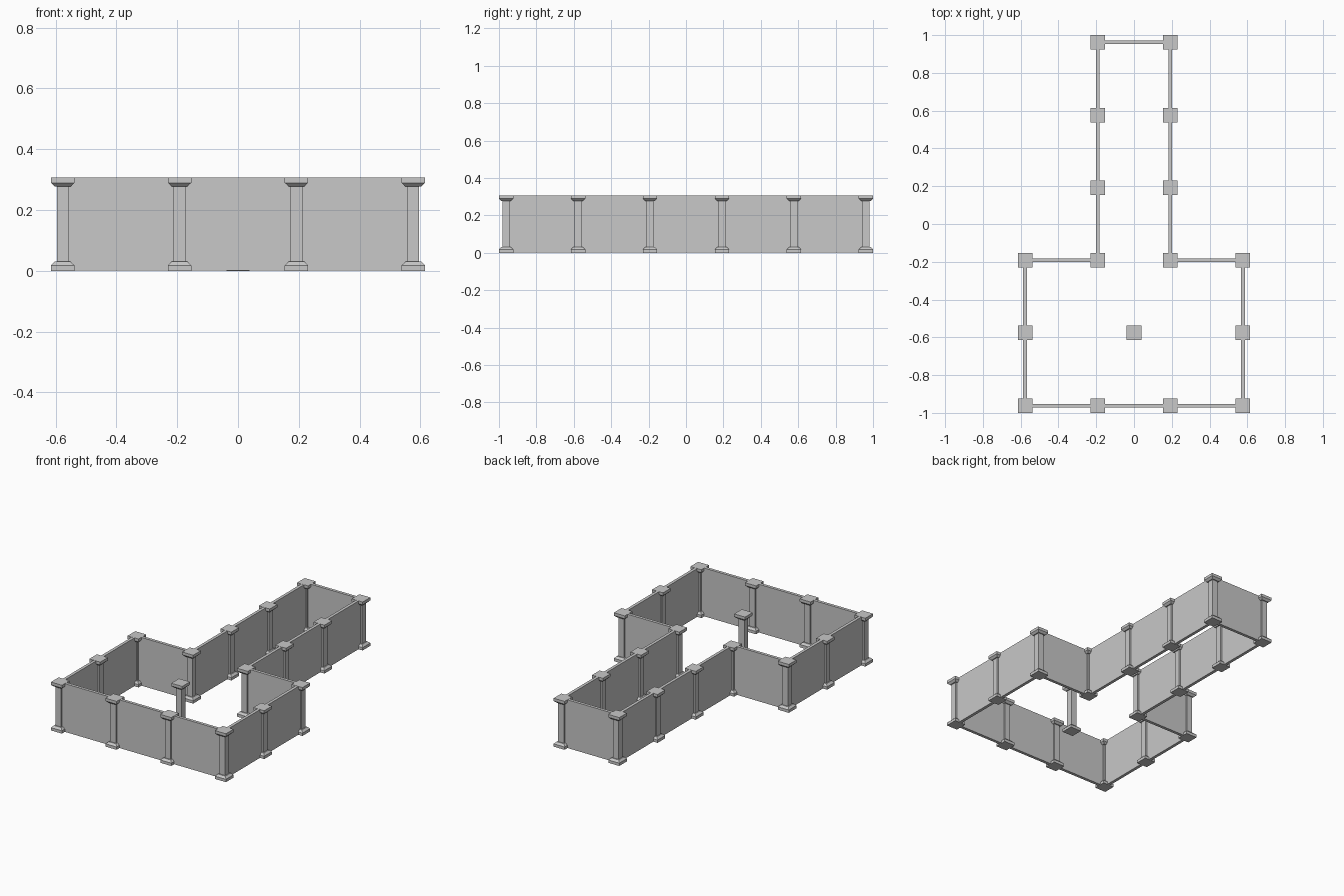
import bpy
import bmesh

if "Cube" in bpy.data.objects:
    bpy.data.objects.remove(bpy.data.objects["Cube"])

STEP = 5 / 13            # spacing between columns
HEIGHT = 4 / 13
CAP, NECK, SHAFT, WALL = 0.0385, 0.026, 0.0195, 0.0096   # half widths

stone = bpy.data.materials.new("grey stone")
stone.use_nodes = True
GREY = (0.58, 0.58, 0.58, 1)
stone.diffuse_color = GREY
stone.node_tree.nodes["Principled BSDF"].inputs["Base Color"].default_value = GREY


def grid(col, row):
    """Column grid position to plan position."""
    return (col - 1.5) * STEP, (row - 2.5) * STEP


def make_object(name, bm, location):
    bmesh.ops.recalc_face_normals(bm, faces=bm.faces)
    mesh = bpy.data.meshes.new(name)
    bm.to_mesh(mesh)
    bm.free()
    mesh.materials.append(stone)
    obj = bpy.data.objects.new(name, mesh)
    obj.location = location
    bpy.context.collection.objects.link(obj)
    return obj


def column_mesh():
    """Square column lofted from a profile of (half width, height)."""
    foot = [(CAP, 0), (CAP, 0.018), (NECK, 0.03), (SHAFT, 0.03)]
    profile = foot + [(r, HEIGHT - z) for r, z in reversed(foot)]
    bm = bmesh.new()
    rings = [[bm.verts.new((sx * r, sy * r, z))
              for sx, sy in ((-1, -1), (1, -1), (1, 1), (-1, 1))]
             for r, z in profile]
    for low, high in zip(rings, rings[1:]):
        for i in range(4):
            j = (i + 1) % 4
            bm.faces.new((low[i], low[j], high[j], high[i]))
    bm.faces.new(rings[0])
    bm.faces.new(rings[-1])
    return bm


def wall(start, end):
    """Thin panel between two column centres."""
    (x0, y0), (x1, y1) = grid(*start), grid(*end)
    size = (max(abs(x1 - x0), 2 * WALL), max(abs(y1 - y0), 2 * WALL), HEIGHT - 0.001)
    bm = bmesh.new()
    bmesh.ops.create_cube(bm, size=1)
    bmesh.ops.scale(bm, vec=size, verts=bm.verts)
    make_object("wall_panel", bm, ((x0 + x1) / 2, (y0 + y1) / 2, HEIGHT / 2))


# Outline of the room and corridor, one grid point per column
right_side = [(1, 0), (0, 0), (0, 1), (0, 2), (1, 2), (1, 3), (1, 4), (1, 5)]
left_side = [(3 - c, r) for c, r in reversed(right_side)]
outline = right_side + left_side

# Columns around the outline
for point in outline:
    make_object("column", column_mesh(), (*grid(*point), 0))

# Free-standing column in the middle of the room
make_object("centre_column", column_mesh(), (*grid(1.5, 1), 0))

# Wall panels closing the outline
for start, end in zip(outline, outline[1:] + outline[:1]):
    wall(start, end)
